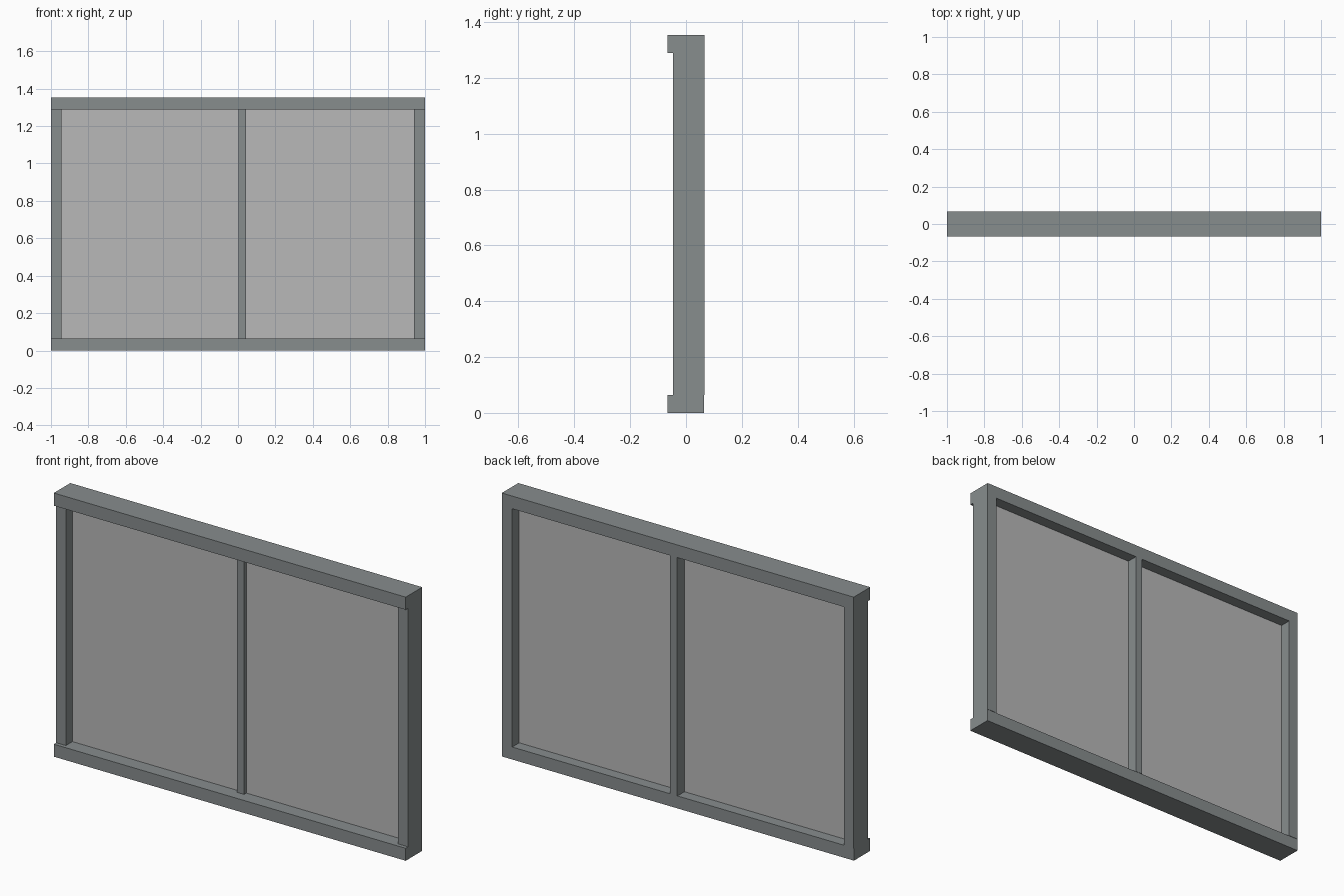
import bpy
import bmesh
from mathutils import Vector

if "Cube" in bpy.data.objects:
    bpy.data.objects.remove(bpy.data.objects["Cube"])


def material(name, rgb):
    m = bpy.data.materials.new(name)
    m.diffuse_color = (*rgb, 1.0)
    m.use_nodes = True
    m.node_tree.nodes["Principled BSDF"].inputs["Base Color"].default_value = m.diffuse_color
    return m


FRAME = material("grey frame", (0.242, 0.266, 0.270))
GLASS = material("light grey glass", (0.479, 0.479, 0.479))


def box(name, x, y, z, mat):
    """Box from (min, max) ranges on each axis."""
    bm = bmesh.new()
    bmesh.ops.create_cube(bm, size=1.0)
    lo, hi = Vector((x[0], y[0], z[0])), Vector((x[1], y[1], z[1]))
    for v in bm.verts:
        v.co = (lo + hi) / 2 + v.co * (hi - lo)
    mesh = bpy.data.meshes.new(name)
    bm.to_mesh(mesh)
    bm.free()
    mesh.materials.append(mat)
    ob = bpy.data.objects.new(name, mesh)
    bpy.context.collection.objects.link(ob)
    return ob


BACK, LIP, FRONT = 0.067, -0.067, -0.047
HEIGHT, SILL, HEAD = 1.354, 0.064, 1.289
GLASS_Y = (0.006, 0.008)

# Full-width rails, standing proud at the front
box("top_rail", (-1, 1), (LIP, BACK), (HEAD, HEIGHT), FRAME)
box("bottom_rail", (-1, 1), (LIP, BACK - 0.002), (0, SILL), FRAME)

# Side posts
box("left_post", (-1, -0.945), (FRONT, BACK), (SILL, HEAD), FRAME)
box("right_post", (0.942, 1), (FRONT, BACK), (SILL, HEAD), FRAME)

# Central bar, set back at the front and flush at the rear
box("centre_bar", (0.003, 0.043), (-0.012, BACK), (SILL, HEAD), FRAME)

# Glass panes
box("left_pane", (-0.945, 0.003), GLASS_Y, (SILL, HEAD), GLASS)
box("right_pane", (0.043, 0.942), GLASS_Y, (SILL, HEAD), GLASS)
